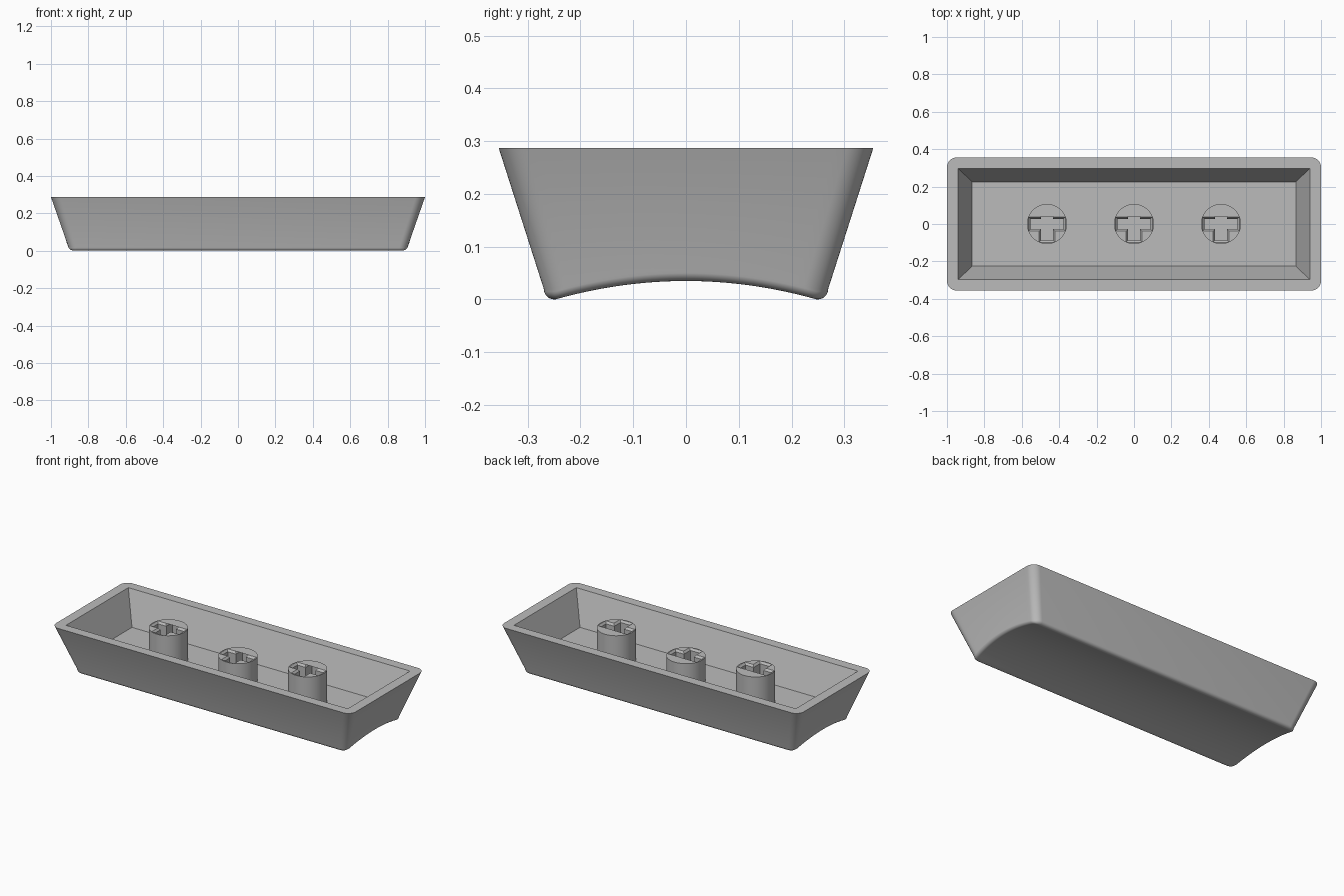
import bpy, bmesh, math
from mathutils import Vector

old = bpy.data.objects.get("Cube")
if old:
    bpy.data.objects.remove(old)

GREY = (0.5, 0.5, 0.5, 1)
mat = bpy.data.materials.new("mid_grey")
mat.use_nodes = True
mat.diffuse_color = GREY
mat.node_tree.nodes["Principled BSDF"].inputs["Base Color"].default_value = GREY

TOP, FLOOR = 0.287, 0.095
FILLET, ARCH, ARCH_Y = 0.02, 0.035, 0.248
ARC, SPAN = 10, 28          # segments per corner and along each end


def finish(bm, name):
    bmesh.ops.remove_doubles(bm, verts=bm.verts, dist=0.0001)
    bmesh.ops.recalc_face_normals(bm, faces=bm.faces)
    mesh = bpy.data.meshes.new(name)
    bm.to_mesh(mesh)
    bm.free()
    mesh.materials.append(mat)
    obj = bpy.data.objects.new(name, mesh)
    bpy.context.collection.objects.link(obj)
    bpy.ops.object.select_all(action='DESELECT')
    obj.select_set(True)
    bpy.context.view_layer.objects.active = obj
    bpy.ops.object.shade_smooth_by_angle(angle=math.radians(32))
    return obj


def bridge(bm, a, b):
    n = len(a)
    for i in range(n):
        j = (i + 1) % n
        bm.faces.new((a[i], a[j], b[j], b[i]))


def mirrored(bm, half):
    """Close a right-hand half outline with its mirror image."""
    pts = half + [(-x, y, z) for x, y, z in reversed(half)]
    return [bm.verts.new(p) for p in pts]


def strip_cap(bm, ring):
    n = len(ring)
    for i in range(n // 2 - 1):
        bm.faces.new((ring[i], ring[i + 1], ring[n - 2 - i], ring[n - 1 - i]))


def outer_ring(bm, base, inset, radius, arched):
    """Rounded rectangle on the tapered walls, lifted by the arch."""
    hy = 0.355 - 0.32 * (TOP - max(base, FILLET)) - inset
    cy = hy - radius
    # each entry: y, how far the corner pulls x inward
    arc = [math.radians(90 * i / ARC) for i in range(ARC + 1)]
    low = [(-cy - radius * math.cos(a), radius * (1 - math.sin(a))) for a in arc]
    mid = [(-cy + 2 * cy * i / SPAN, 0) for i in range(1, SPAN)]
    half = []
    for y, pull in low + mid + [(-y, p) for y, p in reversed(low)]:
        lift = max(0, ARCH * (1 - (y / ARCH_Y) ** 2)) if arched else 0
        wall_z = max(base, FILLET) + lift
        half.append((1 - 0.35 * (TOP - wall_z) - inset - pull, y, base + lift))
    return mirrored(bm, half)


def inner_ring(bm, hx, hy, z):
    """Sharp rectangle with the same point count as the outer rings."""
    ys = [-hy] * ARC + [-hy + 2 * hy * i / SPAN for i in range(SPAN + 1)] + [hy] * ARC
    return mirrored(bm, [(hx, y, z) for y in ys])


# Hollow tapered shell with an arched underside
bm = bmesh.new()
rings = [inner_ring(bm, 0.865, 0.225, FLOOR),
         inner_ring(bm, 0.94, 0.297, TOP),
         outer_ring(bm, TOP, 0, 0.05, False)]
for k in range(7):
    a = math.radians(15 * k)
    inset = FILLET * (1 - math.cos(a))
    rings.append(outer_ring(bm, FILLET * (1 - math.sin(a)), inset, 0.045 - inset, True))
for a, b in zip(rings, rings[1:]):
    bridge(bm, a, b)
strip_cap(bm, rings[0])
strip_cap(bm, rings[-1])
bmesh.ops.dissolve_degenerate(bm, dist=0.00001, edges=bm.edges)
finish(bm, "cap_shell")


def cross(bm, x, z, shrink):
    """Plus-shaped outline."""
    arm, wx, wy = 0.098 - shrink, 0.043 - shrink, 0.038 - shrink
    pts = []
    for sx, sy in ((1, 1), (-1, 1), (-1, -1), (1, -1)):
        corner = [(sx * arm, sy * wy), (sx * wx, sy * wy), (sx * wx, sy * arm)]
        pts += corner if sx * sy > 0 else corner[::-1]
    return [bm.verts.new((x + px, py, z)) for px, py in pts]


def loop_edges(bm, loop):
    edges = []
    for a, b in zip(loop, loop[1:] + loop[:1]):
        edges.append(bm.edges.get((a, b)) or bm.edges.new((a, b)))
    return edges


def stem(name, x, top):
    bm = bmesh.new()
    sides, radius = 48, 0.107
    circles = []
    for z in (FLOOR - 0.01, top):
        circles.append([bm.verts.new((x + radius * math.cos(math.tau * i / sides),
                                      radius * math.sin(math.tau * i / sides), z))
                        for i in range(sides)])
    bridge(bm, *circles)
    # Chamfered cross socket
    mouth = cross(bm, x, top, 0)
    throat = cross(bm, x, top - 0.012, 0.01)
    bottom = cross(bm, x, FLOOR + 0.005, 0.01)
    bridge(bm, mouth, throat)
    bridge(bm, throat, bottom)
    bm.faces.new(bottom)
    bmesh.ops.triangle_fill(bm, use_beauty=True, use_dissolve=False, normal=Vector((0, 0, 1)),
                            edges=loop_edges(bm, circles[1]) + loop_edges(bm, mouth))
    finish(bm, name)


# Three mounting stems, the middle one shorter
stem("right_stem", -0.465, TOP)
stem("middle_stem", 0, 0.243)
stem("left_stem", 0.465, TOP)
